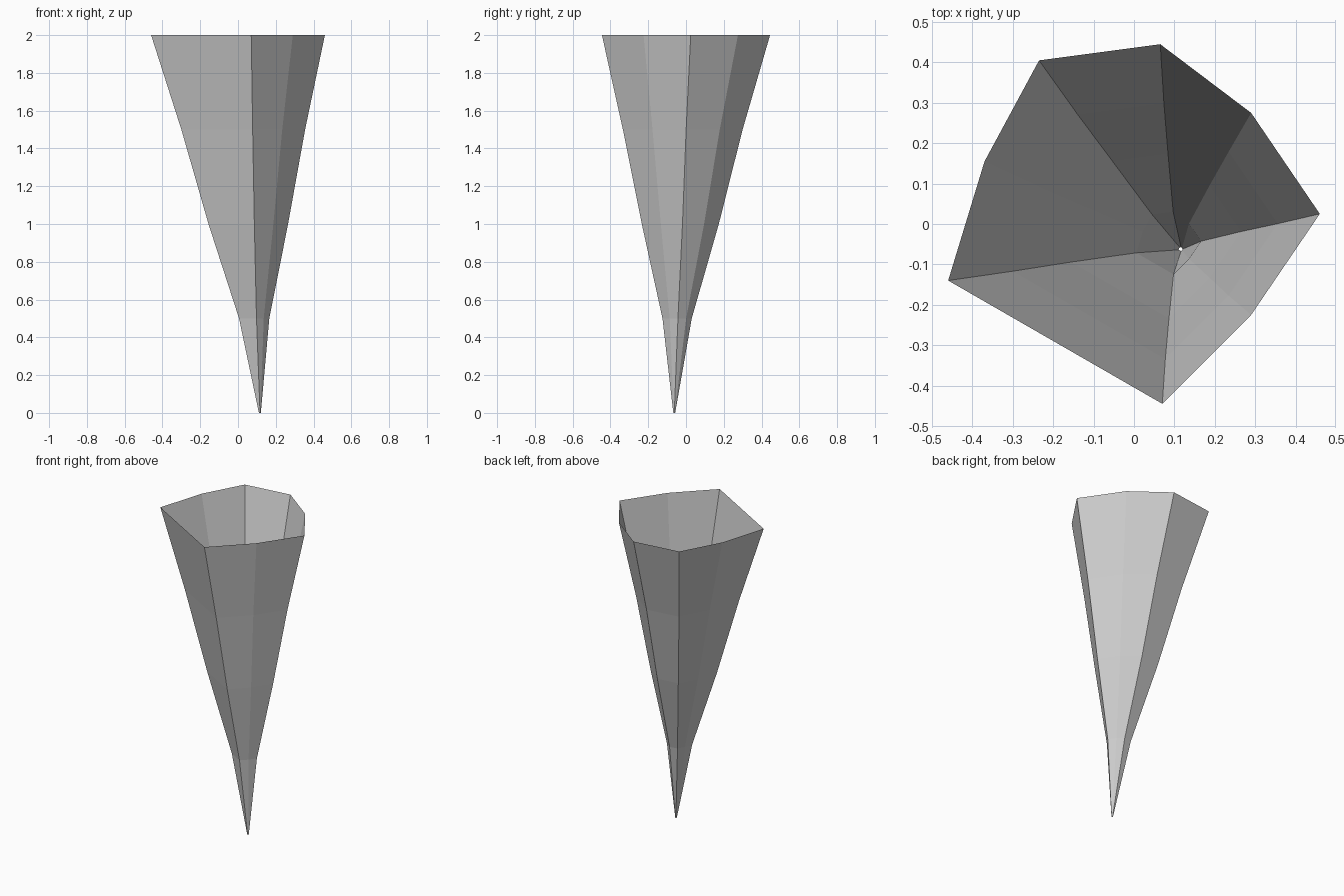
import bpy
import bmesh
from mathutils import Vector

# Remove the default object
if "Cube" in bpy.data.objects:
    bpy.data.objects.remove(bpy.data.objects["Cube"], do_unlink=True)

# Plain grey material
grey = bpy.data.materials.new("plain_grey")
grey.use_nodes = True
color = (0.6, 0.6, 0.6, 1)
grey.diffuse_color = color
grey.node_tree.nodes["Principled BSDF"].inputs["Base Color"].default_value = color

# Irregular eight-sided rim, and the point the shell narrows towards
rim = [Vector(p) for p in (
    (-0.46, -0.14), (0.07, -0.445), (0.29, -0.225), (0.46, 0.025),
    (0.29, 0.275), (0.065, 0.445), (-0.235, 0.405), (-0.37, 0.155))]
tip = Vector((0.117, -0.063))

# Ring height, scale of the rim, and slight drift of the ring
rings = [(0, 0.011, (0, 0)), (0.5, 0.174, (-0.011, 0.005)),
         (1, 0.458, (-0.009, 0.004)), (1.5, 0.712, (-0.006, 0.001)),
         (2, 1, (0, 0))]

# Open faceted cone, one thin wall with no caps
bm = bmesh.new()
loops = []
for z, scale, drift in rings:
    points = [tip + Vector(drift) + (p - tip) * scale for p in rim]
    loops.append([bm.verts.new((p.x, p.y, z)) for p in points])
for low, high in zip(loops, loops[1:]):
    for i in range(len(rim)):
        j = (i + 1) % len(rim)
        bm.faces.new((low[i], low[j], high[j], high[i]))

mesh = bpy.data.meshes.new("open_cone")
bm.to_mesh(mesh)
bm.free()
mesh.materials.append(grey)
cone = bpy.data.objects.new("open_cone", mesh)
bpy.context.collection.objects.link(cone)
